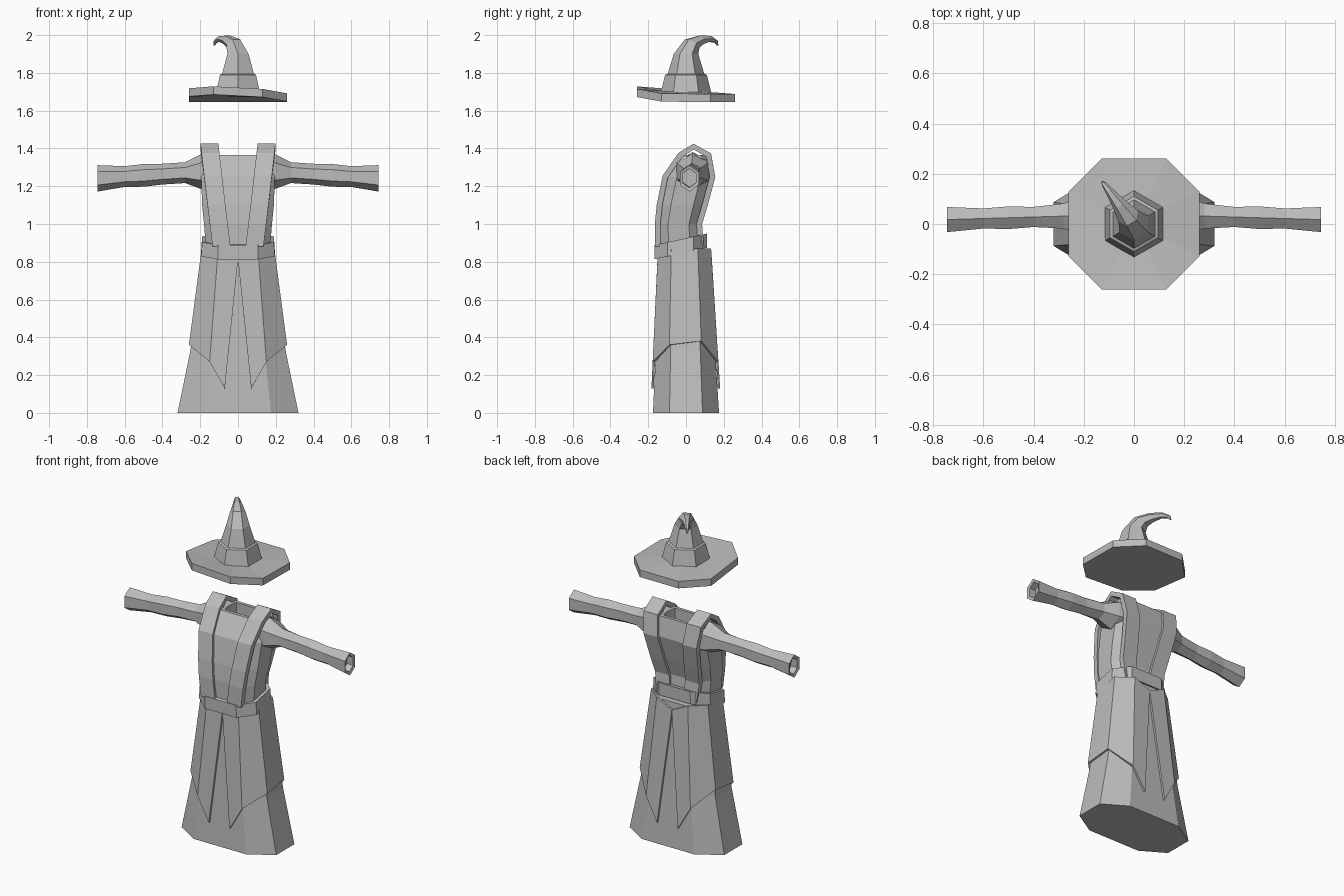
import bpy, math
from mathutils import Matrix, Vector

if "Cube" in bpy.data.objects:
    bpy.data.objects.remove(bpy.data.objects["Cube"])

GREY = (0.5, 0.5, 0.5, 1)
cloth = bpy.data.materials.new("grey cloth")
cloth.use_nodes = True
cloth.diffuse_color = GREY
cloth.node_tree.nodes["Principled BSDF"].inputs["Base Color"].default_value = GREY


def make(name, verts, faces, thickness=0, mirror=False):
    """Create a flat-shaded object, optionally mirrored left to right and thickened."""
    mesh = bpy.data.meshes.new(name)
    mesh.from_pydata([tuple(v) for v in verts], [], faces)
    mesh.materials.append(cloth)
    part = bpy.data.objects.new(name, mesh)
    bpy.context.collection.objects.link(part)
    if mirror:
        part.modifiers.new("Mirror", "MIRROR")
    if thickness:
        solid = part.modifiers.new("Solidify", "SOLIDIFY")
        solid.thickness, solid.offset = thickness, 0


def loft(name, rings, mirror=False):
    """Skin equal-sized rings from first to last and cap both ends."""
    size, count = len(rings[0]), len(rings)
    faces = [(a * size + i, a * size + (i + 1) % size,
              (a + 1) * size + (i + 1) % size, (a + 1) * size + i)
             for a in range(count - 1) for i in range(size)]
    faces.append(tuple(reversed(range(size))))
    faces.append(tuple(range((count - 1) * size, count * size)))
    make(name, [v for ring in rings for v in ring], faces, mirror=mirror)


def octagon(half_width, front, back, z, tilt=0, flat=0.55):
    """Chamfered section; tilt raises it towards the back."""
    cut = (back - front) / 4
    inner = half_width * flat
    right_half = [(inner, front), (half_width, front + cut),
                  (half_width, back - cut), (inner, back)]
    left_half = [(-x, y) for x, y in reversed(right_half)]
    return [Vector((x, y, z + tilt * y)) for x, y in right_half + left_half]


def skirt_section(z, grow=0):
    """Flaring skirt outline at a height."""
    drop = 1 - z / 0.86
    half_width = 0.18 + 0.08 * drop + 0.06 * drop ** 2 + grow
    return octagon(half_width, -0.135 - 0.04 * drop - grow, 0.12 + 0.055 * drop + grow, z)


def coat_point(corner, z, x=None):
    """Point on a coat corner, just outside the skirt; x may be overridden."""
    point = skirt_section(z, grow=0.008)[corner]
    if x is not None:
        point.x = x
    return point


# Under skirt, closed at the hem
loft("under_skirt", [skirt_section(z) for z in (0, 0.33, 0.86)])

# Coat skirt: one half, open at front and back between pointed tails
FRONT, SIDE_FRONT, SIDE_BACK, BACK = range(4)
corners = (FRONT, FRONT, SIDE_FRONT, SIDE_BACK, BACK, BACK)
waist = [coat_point(corner, 0.87) for corner in corners]
waist[0] = coat_point(FRONT, 0.81, x=0)
waist[-1] = coat_point(BACK, 0.82, x=0)
hem = [coat_point(corner, z) for corner, z in zip(corners, (0.13, 0.27, 0.36, 0.38, 0.27, 0.13))]
hem[0].x = hem[-1].x = 0.07
columns = len(corners)
make("coat_skirt", waist + hem,
     [(i, i + columns, i + columns + 1, i + 1) for i in range(columns - 1)],
     thickness=0.012, mirror=True)

# Belt, dipping at the front
belt_low, belt_high, belt_tilt = 0.85, 0.925, 0.22
loft("belt", [octagon(0.18, -0.15, 0.1, belt_low, belt_tilt),
              octagon(0.195, -0.168, 0.11, belt_low, belt_tilt),
              octagon(0.19, -0.168, 0.11, belt_high, belt_tilt),
              octagon(0.175, -0.15, 0.09, belt_high, belt_tilt)])

# Torso: half width, front, back, height; then a sunken neck opening
torso = [(0.17, -0.15, 0.08, 0.88), (0.18, -0.15, 0.07, 1), (0.19, -0.14, 0.1, 1.1),
         (0.195, -0.11, 0.14, 1.25), (0.18, -0.03, 0.12, 1.365)]
neck = [octagon(0.09, -0.01, 0.1, z, flat=0.9) for z in (torso[-1][-1], 1.29)]
loft("torso", [octagon(*section, flat=0.7) for section in torso] + neck)

# Lapels following the torso over the shoulders and down the back
up_front = [(front, z) for half_width, front, back, z in torso]
down_back = [(back, z) for half_width, front, back, z in reversed(torso)]
lapel = []
for y, z in up_front + [(0.04, 1.41)] + down_back:
    inner = 0.04 + 0.12 * (z - torso[0][-1])
    lapel += [(inner, y, z), (inner + 0.095, y, z)]
make("lapels", lapel, [(i, i + 1, i + 3, i + 2) for i in range(0, len(lapel) - 2, 2)],
     thickness=0.03, mirror=True)

# Sleeves: distance out, half depth, half height; the cuff ends in a recess
sleeve = [(0.14, 0.09, 0.1), (0.2, 0.08, 0.09), (0.28, 0.05, 0.055), (0.4, 0.04, 0.055),
          (0.5, 0.045, 0.06), (0.6, 0.04, 0.055), (0.745, 0.05, 0.07),
          (0.74, 0.035, 0.05), (0.7, 0.035, 0.05)]
rings = []
for x, depth, height in sleeve:
    centre = Vector((x, 0.04 - 0.03 * x, 1.29 - 0.065 * x))
    turns = [k * math.tau / 6 for k in range(6)]
    wide = depth / math.sin(turns[1])
    rings.append([centre + Vector((0, wide * math.sin(a), -height * math.cos(a))) for a in turns])
loft("sleeves", rings, mirror=True)

# Hat brim: octagonal plate lifted at its front right
brim_edge = octagon(0.26, -0.26, 0.26, 1.645, flat=0.5)
for point in brim_edge:
    point.z += 0.13 * max(0, -point.y - 0.4 * point.x)
brim_top = [p + Vector((0, 0, 0.043)) for p in brim_edge]
crown_seat = [Vector((p.x * 0.4, p.y * 0.4, 1.7)) for p in brim_edge]
loft("hat_brim", [brim_edge, brim_top, crown_seat])

# Hat cone: six sides, straight then curling; travel along the bend, height, radius
bend = Vector((-0.6, 0.8, 0))
hinge = Vector((0, 0, 1)).cross(bend)
cone = [(0, 1.69, 0.135), (0, 1.79, 0.11), (0, 1.795, 0.097), (0, 1.9, 0.065),
        (0.04, 1.955, 0.045), (0.1, 1.975, 0.028), (0.16, 1.98, 0.017),
        (0.2, 1.965, 0.01), (0.21, 1.945, 0.004)]
rings = []
for step, (travel, z, radius) in enumerate(cone):
    lean = Matrix.Rotation(0.6 * max(0, step - 3), 3, hinge)
    centre = bend * travel + Vector((0, 0, z))
    angles = [math.radians(30 + 60 * k) for k in range(6)]
    rings.append([centre + lean @ Vector((radius * math.cos(a), radius * math.sin(a), 0))
                  for a in angles])
loft("hat_cone", rings)
